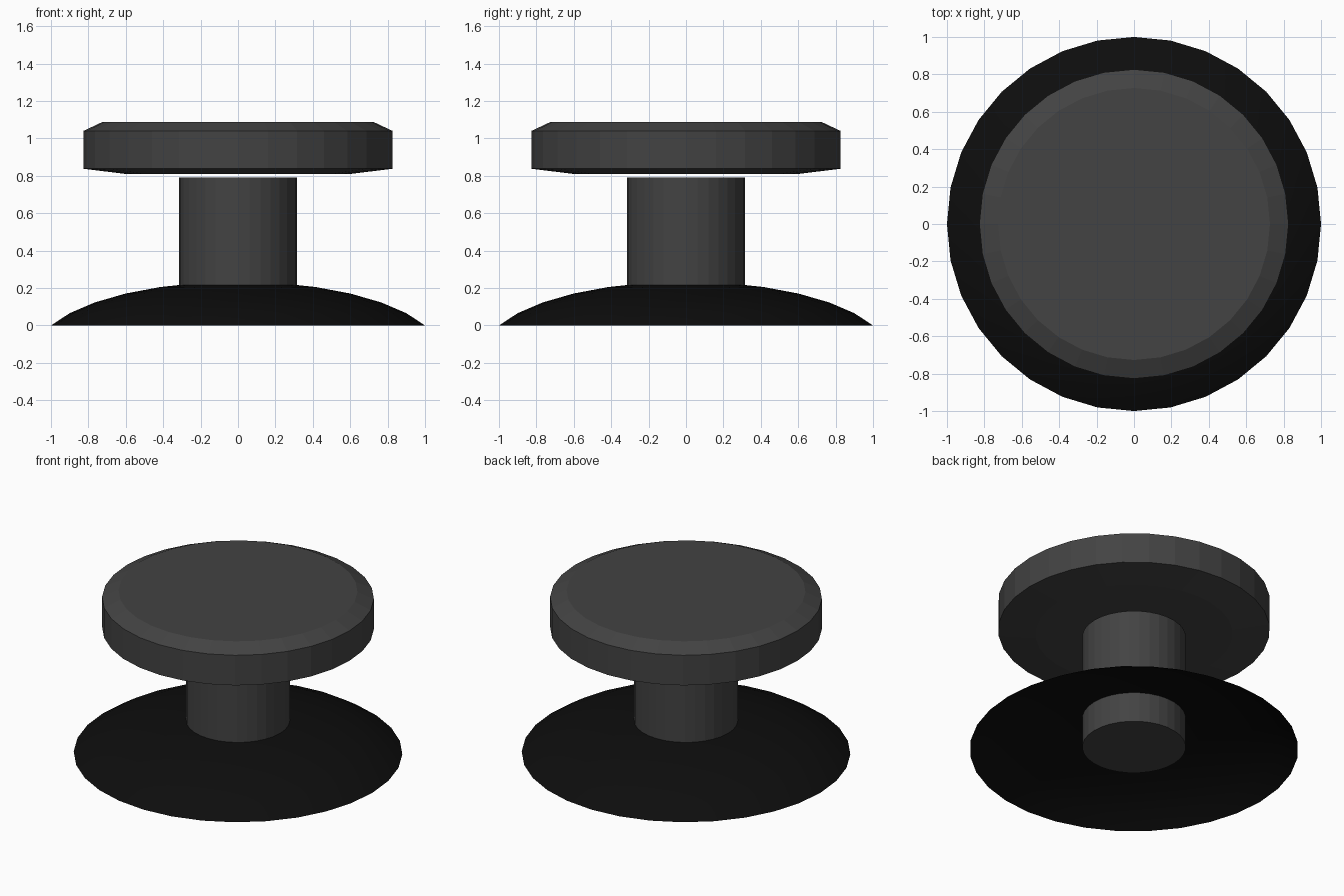
import bpy
import bmesh
from math import sin, cos, pi, radians

SIDES = 32

default = bpy.data.objects.get("Cube")
if default:
    bpy.data.objects.remove(default, do_unlink=True)


def material(name, value):
    mat = bpy.data.materials.new(name)
    mat.use_nodes = True
    colour = (value, value, value, 1)
    mat.diffuse_color = colour
    mat.node_tree.nodes["Principled BSDF"].inputs["Base Color"].default_value = colour
    return mat


def lathe(name, profile, mat, bottom=True, smooth=False):
    """Turn (radius, height) points, listed from the bottom up, around z."""
    bm = bmesh.new()
    rings = [[bm.verts.new((r * cos(2 * pi * i / SIDES), r * sin(2 * pi * i / SIDES), z))
              for i in range(SIDES)] for r, z in profile]
    for low, high in zip(rings, rings[1:]):
        for i in range(SIDES):
            j = (i + 1) % SIDES
            bm.faces.new((low[i], low[j], high[j], high[i]))
    bm.faces.new(rings[-1])
    if bottom:
        bm.faces.new(rings[0][::-1])
    for face in bm.faces:
        face.smooth = smooth
    mesh = bpy.data.meshes.new(name)
    bm.to_mesh(mesh)
    bm.free()
    mesh.materials.append(mat)
    obj = bpy.data.objects.new(name, mesh)
    bpy.context.collection.objects.link(obj)
    return obj


grey = material("dark grey", 0.056)
black = material("near black", 0.004)

# Hollow dome base: the cap of a flattened sphere, open underneath
rim = radians(67.5)
angles = [rim * k / 6 for k in (6, 5, 4, 3, 2, 1)]
dome = [(sin(a) / sin(rim), 0.38 * (cos(a) - cos(rim))) for a in angles]
lathe("dome_base", dome, black, bottom=False, smooth=True)

# Stem passing through the dome
lathe("stem", [(0.315, 0.015), (0.315, 0.79)], grey)

# Bevelled disc on top, floating just above the stem
lathe("top_disc", [(0.6, 0.81), (0.827, 0.838), (0.827, 1.04), (0.727, 1.087)], grey)
